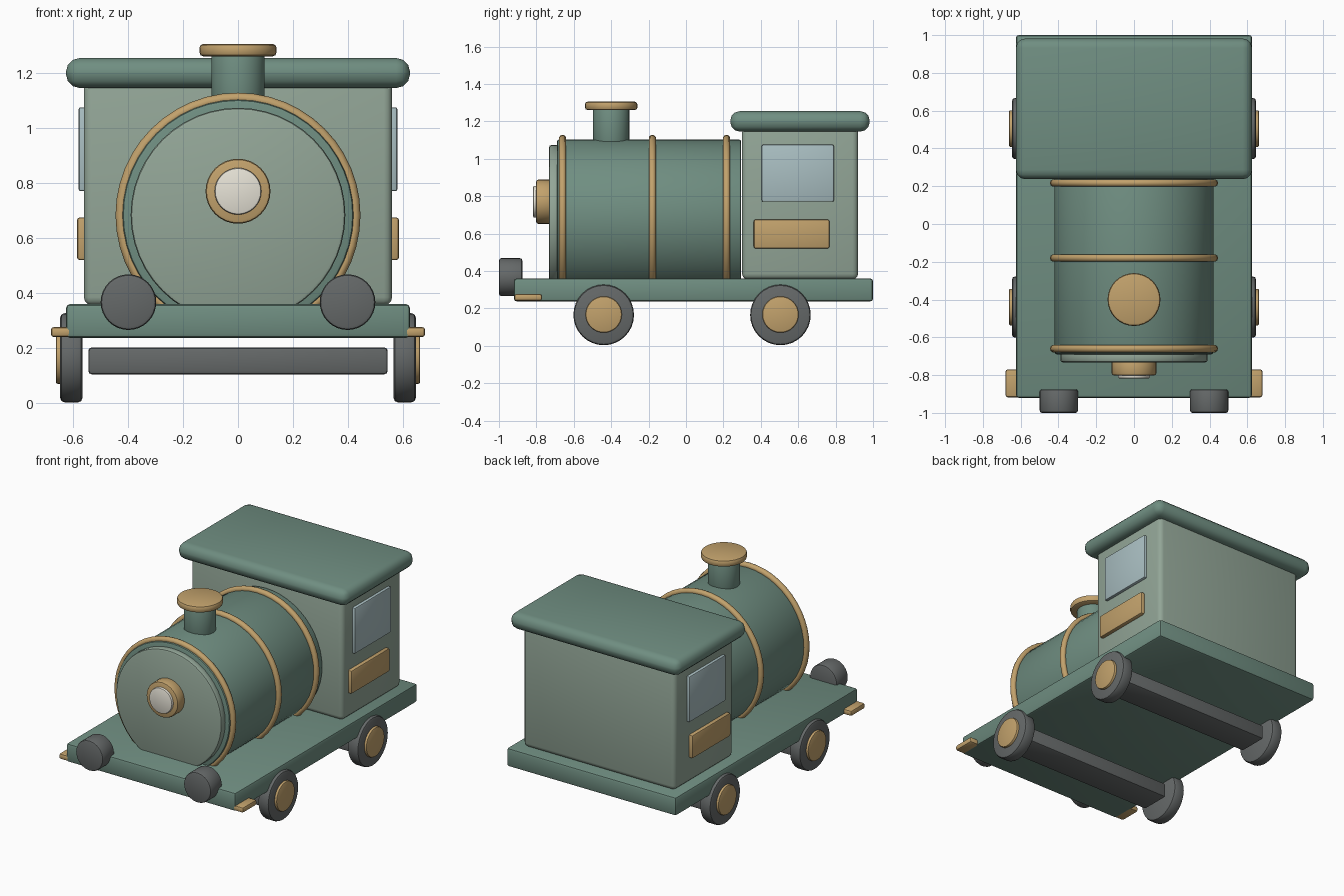
import bpy, bmesh
from math import radians
from mathutils import Matrix

if "Cube" in bpy.data.objects:
    bpy.data.objects.remove(bpy.data.objects["Cube"])


def colour(name, r, g, b):
    m = bpy.data.materials.new(name)
    m.diffuse_color = (r, g, b, 1)
    m.use_nodes = True
    m.node_tree.nodes["Principled BSDF"].inputs["Base Color"].default_value = m.diffuse_color
    return m


GREEN = colour("green", 0.16, 0.27, 0.22)
PALE = colour("pale_green", 0.29, 0.38, 0.31)
BRASS = colour("brass", 0.54, 0.36, 0.15)
DARK = colour("dark_grey", 0.13, 0.14, 0.14)
GLASS = colour("glass", 0.40, 0.52, 0.54)
LENS = colour("lens", 0.80, 0.77, 0.68)


def finish(bm, name, mat, bevel, segs):
    if bevel:
        edges = [e for e in bm.edges if e.calc_face_angle(0) > radians(30)]
        bmesh.ops.bevel(bm, geom=edges, offset=bevel, segments=segs,
                        profile=0.5, affect='EDGES', clamp_overlap=True)
    mesh = bpy.data.meshes.new(name)
    bm.to_mesh(mesh)
    bm.free()
    mesh.materials.append(mat)
    ob = bpy.data.objects.new(name, mesh)
    bpy.context.collection.objects.link(ob)
    smooth(ob)
    return ob


def smooth(ob):
    bpy.ops.object.select_all(action='DESELECT')
    ob.select_set(True)
    bpy.context.view_layer.objects.active = ob
    bpy.ops.object.shade_smooth_by_angle(angle=radians(40))


def box(name, x, y, z, mat, bevel=0.012, segs=2):
    """Bevelled box from (min, max) ranges."""
    bm = bmesh.new()
    bmesh.ops.create_cube(bm, size=1)
    for v in bm.verts:
        for i, (lo, hi) in enumerate((x, y, z)):
            v.co[i] = lo if v.co[i] < 0 else hi
    return finish(bm, name, mat, bevel, segs)


def cyl(name, axis, centre, r, span, mat, bevel=0.01, sides=32, segs=2):
    """Bevelled cylinder along an axis; span is (min, max) on that axis."""
    bm = bmesh.new()
    bmesh.ops.create_cone(bm, cap_ends=True, segments=sides, radius1=r,
                          radius2=r, depth=span[1] - span[0])
    rot = {'X': Matrix.Rotation(radians(90), 4, 'Y'),
           'Y': Matrix.Rotation(radians(90), 4, 'X'),
           'Z': Matrix.Identity(4)}[axis]
    c = list(centre)
    c['XYZ'.index(axis)] = sum(span) / 2
    bmesh.ops.transform(bm, matrix=Matrix.Translation(c) @ rot, verts=bm.verts)
    return finish(bm, name, mat, bevel, segs)


# Chassis
box("chassis", (-0.625, 0.625), (-0.92, 1.0), (0.237, 0.36), GREEN, 0.015)

# Boiler, front door and bands
BZ = 0.683
cyl("boiler", 'Y', (0, 0, BZ), 0.42, (-0.69, 0.295), GREEN, 0.012, 48)
cyl("boiler_door", 'Y', (0, 0, BZ), 0.39, (-0.732, -0.68), PALE, 0.012, 48)
for i, y in enumerate((-0.66, -0.18, 0.217)):
    bpy.ops.mesh.primitive_torus_add(
        location=(0, y, BZ), rotation=(radians(90), 0, 0), major_radius=0.425,
        minor_radius=0.02, major_segments=48, minor_segments=10)
    band = bpy.context.object
    band.name = f"boiler_band_{i + 1}"
    band.data.materials.append(BRASS)
    smooth(band)

# Headlamp
cyl("lamp_body", 'Y', (0, 0, 0.77), 0.118, (-0.802, -0.72), BRASS, 0.012)
cyl("lamp_lens", 'Y', (0, 0, 0.77), 0.085, (-0.818, -0.78), LENS, 0.008)

# Chimney
cyl("chimney", 'Z', (0, -0.40, 0), 0.097, (1.06, 1.275), GREEN, 0.008)
cyl("chimney_cap", 'Z', (0, -0.40, 0), 0.14, (1.26, 1.305), BRASS, 0.014)

# Cab and roof
box("cab", (-0.56, 0.56), (0.30, 0.92), (0.355, 1.17), PALE, 0.03, 3)
box("cab_roof", (-0.625, 0.625), (0.237, 0.982), (1.145, 1.254), GREEN, 0.05, 3)

# Side parts, mirrored left and right
for s, side in ((-1, "left"), (1, "right")):
    def xs(a, b):
        return tuple(sorted((s * a, s * b)))

    box(f"window_{side}", xs(0.54, 0.579), (0.405, 0.79), (0.77, 1.075), GLASS, 0.008)
    box(f"side_panel_{side}", xs(0.54, 0.585), (0.362, 0.767), (0.52, 0.675), BRASS, 0.01)
    box(f"step_{side}", xs(0.58, 0.68), (-0.918, -0.77), (0.24, 0.277), BRASS, 0.012)
    cyl(f"buffer_{side}", 'Y', (s * 0.398, 0, 0.367), 0.101, (-1.0, -0.875), DARK, 0.012)
    for end, y in (("front", -0.44), ("rear", 0.505)):
        cyl(f"wheel_{end}_{side}", 'X', (0, y, 0.165), 0.162, xs(0.565, 0.646), DARK, 0.016)
        cyl(f"hub_{end}_{side}", 'X', (0, y, 0.167), 0.097, xs(0.60, 0.662), BRASS, 0.008)

# Axle beams
for end, y in (("front", -0.44), ("rear", 0.505)):
    box(f"axle_{end}", (-0.544, 0.544), (y - 0.10, y + 0.10), (0.105, 0.202), DARK, 0.012)
